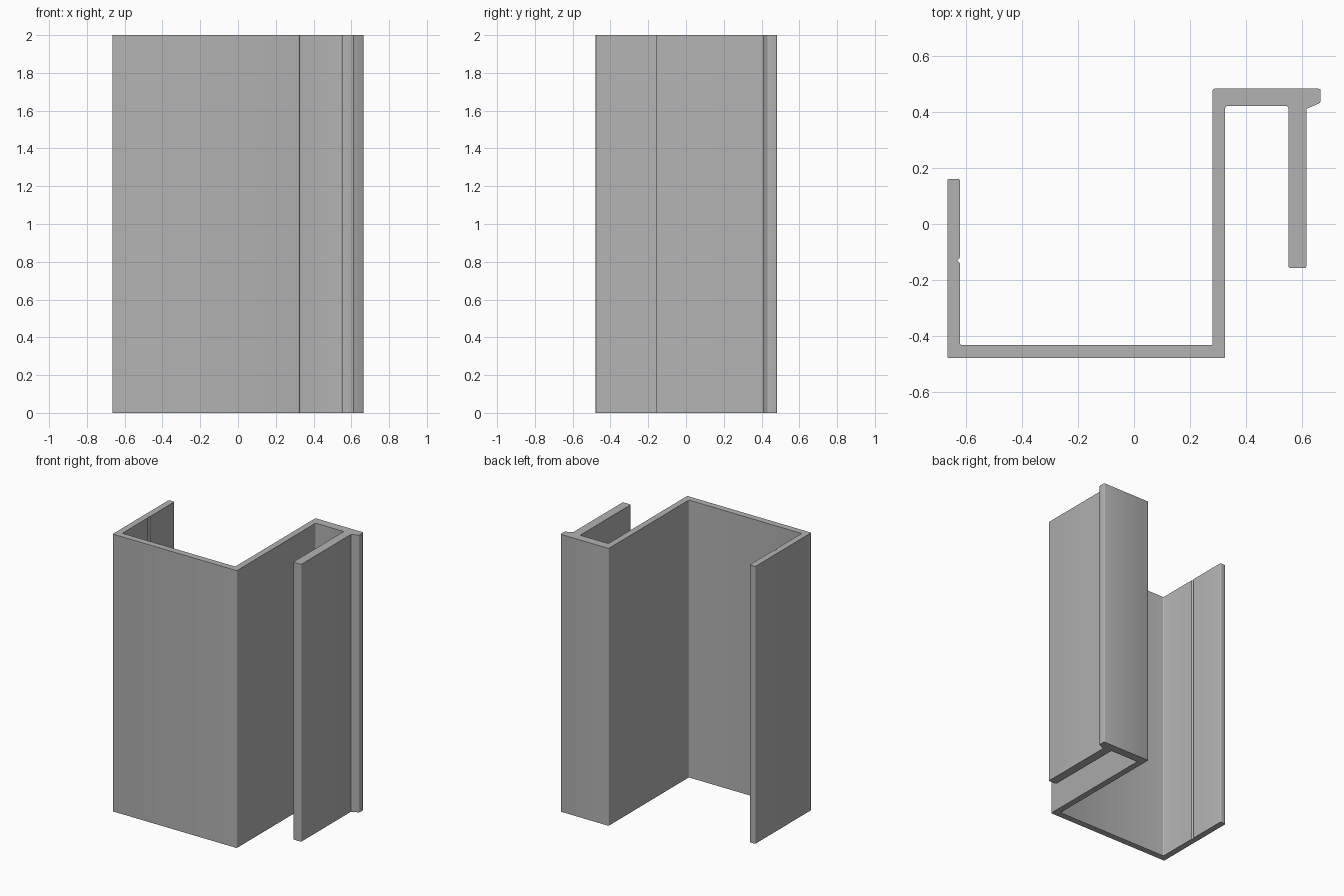
import bpy
import bmesh

cube = bpy.data.objects.get("Cube")
if cube:
    bpy.data.objects.remove(cube, do_unlink=True)

HEIGHT = 2.0

grey = bpy.data.materials.new("plain grey")
grey.use_nodes = True
colour = (0.45, 0.45, 0.45, 1)
grey.diffuse_color = colour
grey.node_tree.nodes["Principled BSDF"].inputs["Base Color"].default_value = colour

# Cross-section, counter-clockwise: x, y, rounded corner or not
profile = [
    # wide channel, outer side
    (-0.665, -0.478, True), (0.325, -0.478, True),
    # narrow channel, inner side
    (0.325, 0.42, True), (0.55, 0.42, True),
    # free leg
    (0.55, -0.157, True), (0.614, -0.157, True),
    # tapered lip
    (0.614, 0.41, False), (0.665, 0.432, True), (0.665, 0.482, True),
    # back plate and wide channel, inner side
    (0.28, 0.482, True), (0.28, -0.432, True), (-0.62, -0.432, True),
    # score groove
    (-0.62, -0.141, False), (-0.629, -0.13, False), (-0.62, -0.119, False),
    # end of the side wall
    (-0.62, 0.161, True), (-0.665, 0.161, True),
]

bm = bmesh.new()
base = [bm.verts.new((x, y, 0)) for x, y, _ in profile]
top = [bm.verts.new((x, y, HEIGHT)) for x, y, _ in profile]
bm.faces.new(base[::-1])
bm.faces.new(top)
n = len(profile)
for i in range(n):
    j = (i + 1) % n
    bm.faces.new((base[i], base[j], top[j], top[i]))

# Small radii along the rounded corners
rounded = [bm.edges.get((base[i], top[i])) for i in range(n) if profile[i][2]]
bmesh.ops.bevel(bm, geom=rounded, offset=0.007, segments=3, profile=0.5,
                affect='EDGES')
bmesh.ops.recalc_face_normals(bm, faces=bm.faces[:])

mesh = bpy.data.meshes.new("extruded_trim")
bm.to_mesh(mesh)
bm.free()
mesh.materials.append(grey)
trim = bpy.data.objects.new("extruded_trim", mesh)
bpy.context.collection.objects.link(trim)

bpy.ops.object.select_all(action='DESELECT')
trim.select_set(True)
bpy.context.view_layer.objects.active = trim
bpy.ops.object.shade_smooth_by_angle(angle=0.6)
